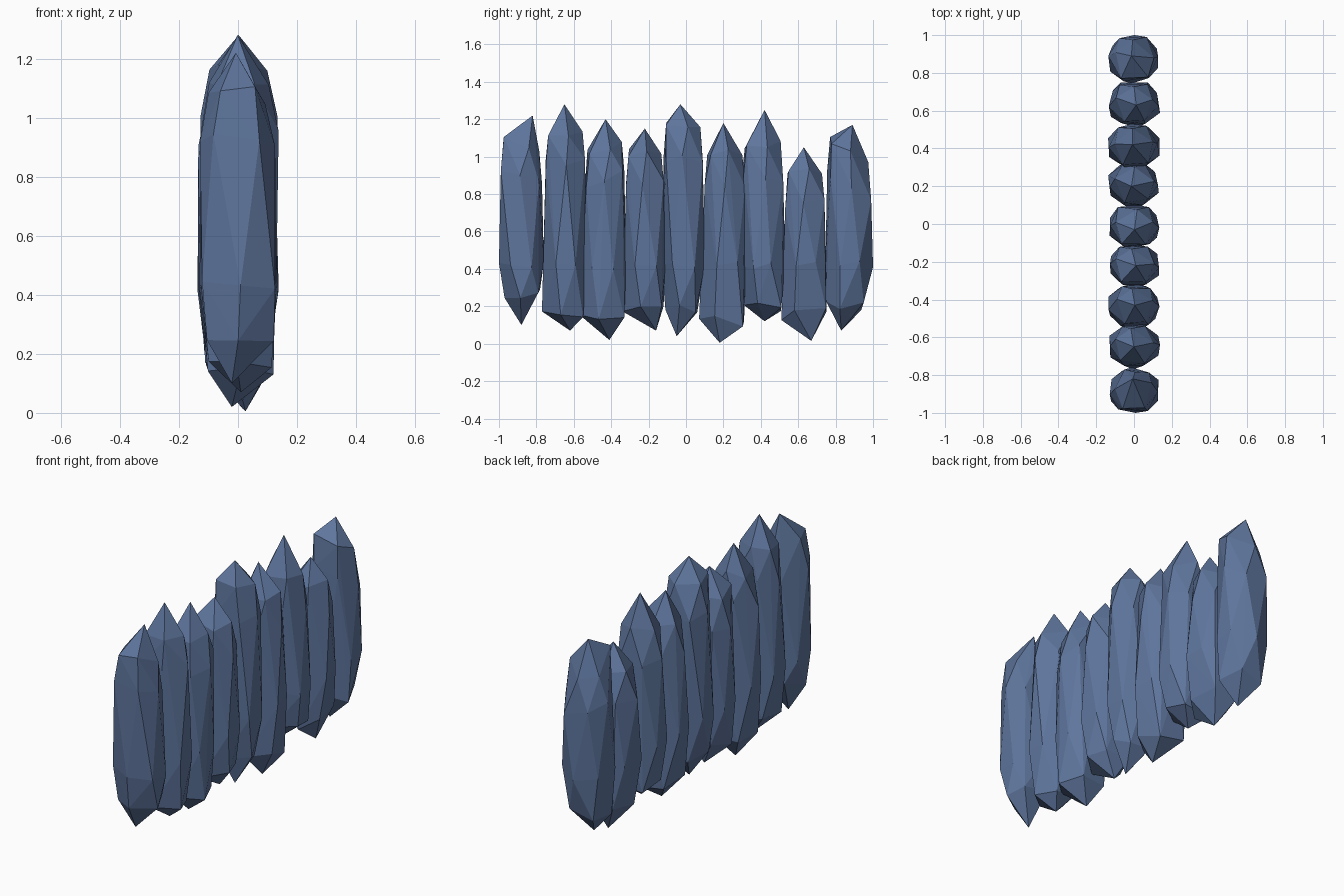
import bpy, bmesh, math, random
from mathutils import Vector

if "Cube" in bpy.data.objects:
    bpy.data.objects.remove(bpy.data.objects["Cube"])

random.seed(7)
stone = bpy.data.materials.new("slate blue stone")
stone.diffuse_color = (0.112, 0.178, 0.335, 1)
stone.use_nodes = True
stone.node_tree.nodes["Principled BSDF"].inputs["Base Color"].default_value = stone.diffuse_color

# body y-range | foot y-range | tip y,z | bottom y,z | shoulder z left,right | foot z left,right
SHARDS = [
    (-1.00, -0.76, -0.97, -0.78, -0.82, 1.22, -0.88, 0.10, 1.11, 1.05, 0.24, 0.27),
    (-0.76, -0.53, -0.77, -0.55, -0.65, 1.28, -0.62, 0.07, 1.13, 1.14, 0.19, 0.16),
    (-0.55, -0.32, -0.57, -0.33, -0.43, 1.20, -0.41, 0.02, 1.02, 1.08, 0.14, 0.12),
    (-0.33, -0.11, -0.34, -0.12, -0.22, 1.15, -0.16, 0.07, 1.02, 1.02, 0.17, 0.20),
    (-0.13, 0.10, -0.11, 0.06, -0.03, 1.28, -0.05, 0.04, 1.16, 1.16, 0.20, 0.18),
    (0.09, 0.325, 0.07, 0.31, 0.20, 1.18, 0.18, 0.005, 1.03, 1.03, 0.15, 0.11),
    (0.29, 0.53, 0.31, 0.51, 0.42, 1.25, 0.42, 0.12, 1.07, 1.06, 0.20, 0.20),
    (0.52, 0.75, 0.51, 0.75, 0.63, 1.05, 0.67, 0.015, 0.91, 0.93, 0.15, 0.18),
    (0.745, 1.00, 0.75, 0.95, 0.89, 1.17, 0.83, 0.07, 1.08, 0.95, 0.20, 0.20),
]


def ring(n, phase, y0, y1, z0, z1, half_x):
    """Irregular polygon stretched to fill y0..y1, tilted from z0 to z1."""
    angs = [2 * math.pi * (i + phase + random.uniform(-.15, .15)) / n for i in range(n)]
    cs, sn = [math.cos(a) for a in angs], [math.sin(a) for a in angs]
    lo, hi = min(cs), max(cs)
    pts = []
    for c, s in zip(cs, sn):
        t = (c - lo) / (hi - lo)
        pts.append(Vector((s * half_x * random.uniform(.94, 1.06),
                           y0 + (y1 - y0) * t,
                           z0 + (z1 - z0) * t + random.uniform(-.025, .025))))
    return pts


def shard(name, y0, y1, f0, f1, ty, tz, by, bz, s0, s1, g0, g1):
    inset = 0.10 * (y1 - y0)
    pts = [Vector((random.uniform(-.02, .02), ty, tz)),
           Vector((random.uniform(-.03, .03), by, bz))]
    pts += ring(5, 0, y0 + inset, y1 - inset, s0, s1, 0.105)            # shoulder
    pts += ring(6, .5, y0 + .01, y1 - .01, s0 - .17, s1 - .17, 0.132)   # upper body
    pts += ring(6, 0, y0, y1, 0.42, 0.42, 0.142)                        # lower body
    pts += ring(5, .5, f0, f1, g0, g1, 0.118)                           # foot
    bm = bmesh.new()
    for p in pts:
        bm.verts.new(p)
    res = bmesh.ops.convex_hull(bm, input=bm.verts[:])
    loose = [v for v in bm.verts if not v.link_faces]
    bmesh.ops.delete(bm, geom=loose, context='VERTS')
    bmesh.ops.recalc_face_normals(bm, faces=bm.faces[:])
    me = bpy.data.meshes.new(name)
    bm.to_mesh(me)
    bm.free()
    me.materials.append(stone)
    bpy.context.collection.objects.link(bpy.data.objects.new(name, me))


# row of standing stone shards forming a wall
for i, row in enumerate(SHARDS):
    shard(f"stone_shard_{i + 1}", *row)
